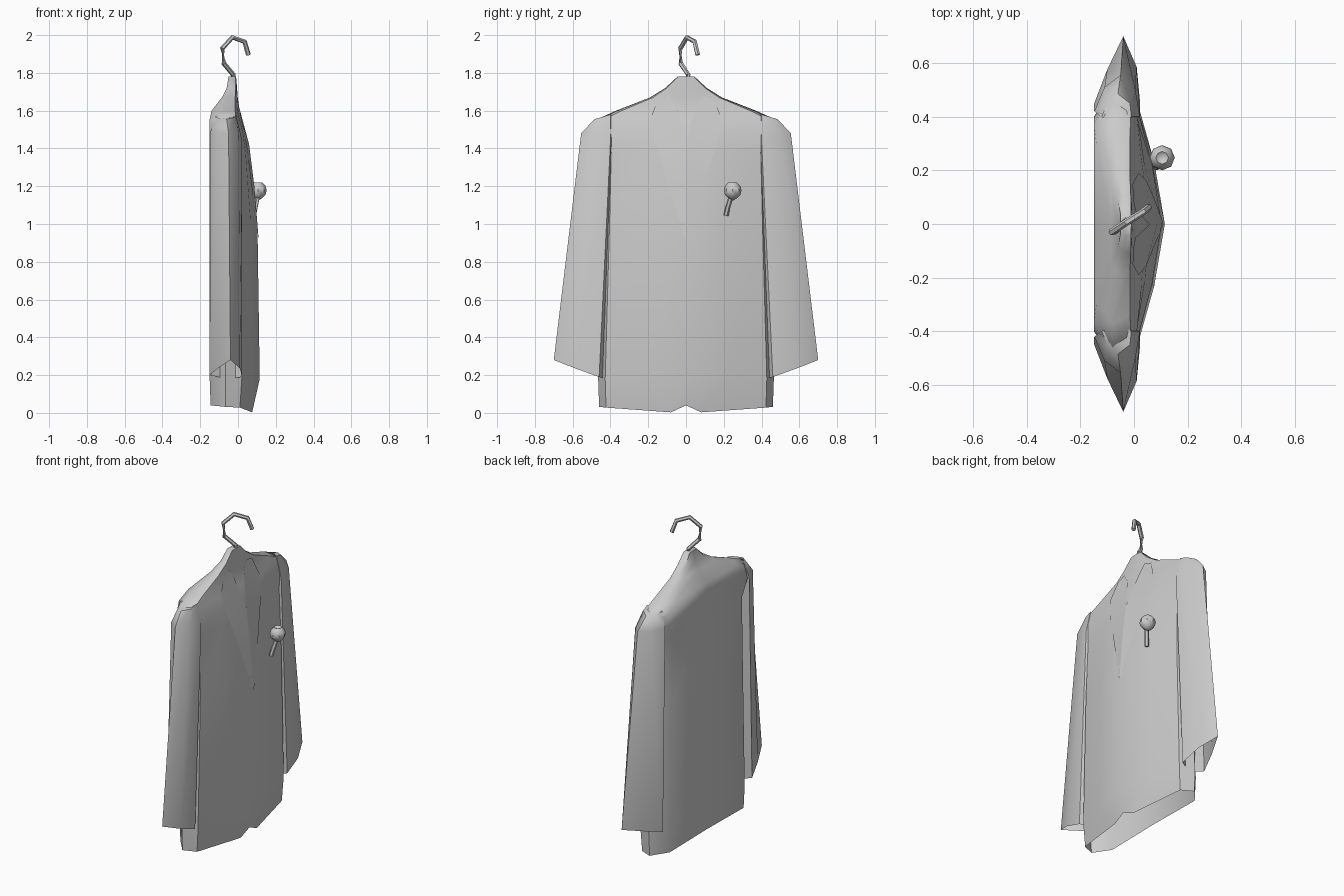
import bpy, bmesh, math
from mathutils import Vector

if "Cube" in bpy.data.objects:
    bpy.data.objects.remove(bpy.data.objects["Cube"])


def finish(name, bm, angle=50):
    bmesh.ops.recalc_face_normals(bm, faces=bm.faces)
    me = bpy.data.meshes.new(name)
    bm.to_mesh(me)
    bm.free()
    ob = bpy.data.objects.new(name, me)
    bpy.context.collection.objects.link(ob)
    bpy.ops.object.select_all(action='DESELECT')
    ob.select_set(True)
    bpy.context.view_layer.objects.active = ob
    bpy.ops.object.shade_smooth_by_angle(angle=math.radians(angle))
    return ob


def loft(name, rings, cap_start=False, cap_end=False, angle=50):
    bm = bmesh.new()
    vs = [[bm.verts.new(p) for p in r] for r in rings]
    n = len(rings[0])
    for a, b in zip(vs, vs[1:]):
        for i in range(n):
            j = (i + 1) % n
            bm.faces.new((a[i], a[j], b[j], b[i]))
    if cap_start:
        bm.faces.new(vs[0])
    if cap_end:
        bm.faces.new(vs[-1])
    return finish(name, bm, angle)


def tube(name, path, r, sides=6):
    path = [Vector(p) for p in path]
    rings = []
    for i, p in enumerate(path):
        d = (path[min(i + 1, len(path) - 1)] - path[max(i - 1, 0)]).normalized()
        q = d.to_track_quat('Z', 'Y')
        rings.append([p + q @ Vector((r * math.cos(2 * math.pi * k / sides),
                                      r * math.sin(2 * math.pi * k / sides), 0))
                      for k in range(sides)])
    return loft(name, rings, True, True, 40)


# Jacket torso: z, half width, front centre x, front side x, back x
levels = [(.02, .46, .08, .01, -.145), (.18, .465, .115, .02, -.15),
          (1.0, .44, .103, .02, -.15), (1.38, .43, .062, .01, -.15),
          (1.48, .50, .042, .005, -.15), (1.555, .47, .022, -.01, -.15),
          (1.60, .37, .005, -.015, -.14), (1.67, .19, -.002, -.015, -.085),
          (1.72, .11, -.005, -.012, -.06), (1.78, .045, -.01, -.012, -.05)]


def torso_ring(k, level):
    z, w, xf, xs, xb = level
    half = [(xf, 0), (xf + (xs - xf) * .42, .5 * w), (xs, .92 * w),
            ((xs + xb) / 2, w), (xb, .8 * w), (xb, 0)]
    zs = [z] * 6
    if k == 0:  # notched, curved hem
        half[1] = (.075, .08)
        zs = [.04, .003, .028, .032, .04, .045]
    pts = [(x, y, h) for (x, y), h in zip(half, zs)]
    return pts + [(x, -y, h) for x, y, h in pts[-2:0:-1]]


torso = loft("jacket_torso", [torso_ring(k, l) for k, l in enumerate(levels)], cap_end=True)

# Sleeves: shoulder cap down to the slanted open cuff
top = [(-.01, .40, 1.58), (-.015, .45, 1.565), (-.06, .485, 1.555),
       (-.10, .45, 1.56), (-.12, .40, 1.57), (-.06, .36, 1.56)]
shoulder = [(.022, .40, 1.44), (.005, .50, 1.47), (-.05, .555, 1.48),
            (-.11, .51, 1.48), (-.148, .42, 1.48), (-.06, .36, 1.42)]
cuff = [(.022, .46, .19), (.01, .585, .235), (-.04, .70, .28),
        (-.10, .575, .24), (-.15, .445, .20), (-.06, .42, .18)]
for side, s in (("left", 1), ("right", -1)):
    loft("sleeve_" + side, [[(x, s * y, z) for x, y, z in r] for r in (top, shoulder, cuff)],
         cap_start=True)

# Lapels: soft flaps draped on the chest
for side, s in (("left", 1), ("right", -1)):
    bm = bmesh.new()
    inner = [(.107, .0, .92), (.08, .0, 1.2), (.05, .0, 1.42), (.01, .05, 1.62), (0, .09, 1.68)]
    outer = [(.107, .005, .92), (.07, .09, 1.2), (.04, .16, 1.42), (.01, .19, 1.55), (0, .15, 1.66)]
    a = [bm.verts.new((x, s * y, z)) for x, y, z in inner]
    b = [bm.verts.new((x, s * y, z)) for x, y, z in outer]
    for i in range(4):
        bm.faces.new((a[i], b[i], b[i + 1], a[i + 1]))
    lapel = finish("lapel_" + side, bm)
    wrap = lapel.modifiers.new("drape", 'SHRINKWRAP')
    wrap.target = torso
    wrap.wrap_mode = 'OUTSIDE_SURFACE'
    wrap.offset = .005

# Hanger hook
tube("hanger_hook", [(-.025, .0, 1.72), (-.025, .012, 1.79), (-.075, -.028, 1.85),
                     (-.083, -.03, 1.93), (-.03, .005, 1.988), (.035, .046, 1.965),
                     (.055, .062, 1.895)], .013)

# Buttonhole flower: bud with a dented top, and stem
bm = bmesh.new()
bmesh.ops.create_uvsphere(bm, u_segments=8, v_segments=6, radius=.047)
for v in bm.verts:
    if v.co.z > .046:
        v.co.z = .022
    elif v.co.z < -.046:
        v.co.z = -.055
    v.co += Vector((.105, .247, 1.178))
finish("flower_bud", bm, 40)
tube("flower_stem", [(.105, .24, 1.15), (.092, .222, 1.09), (.083, .212, 1.045)], .013)
